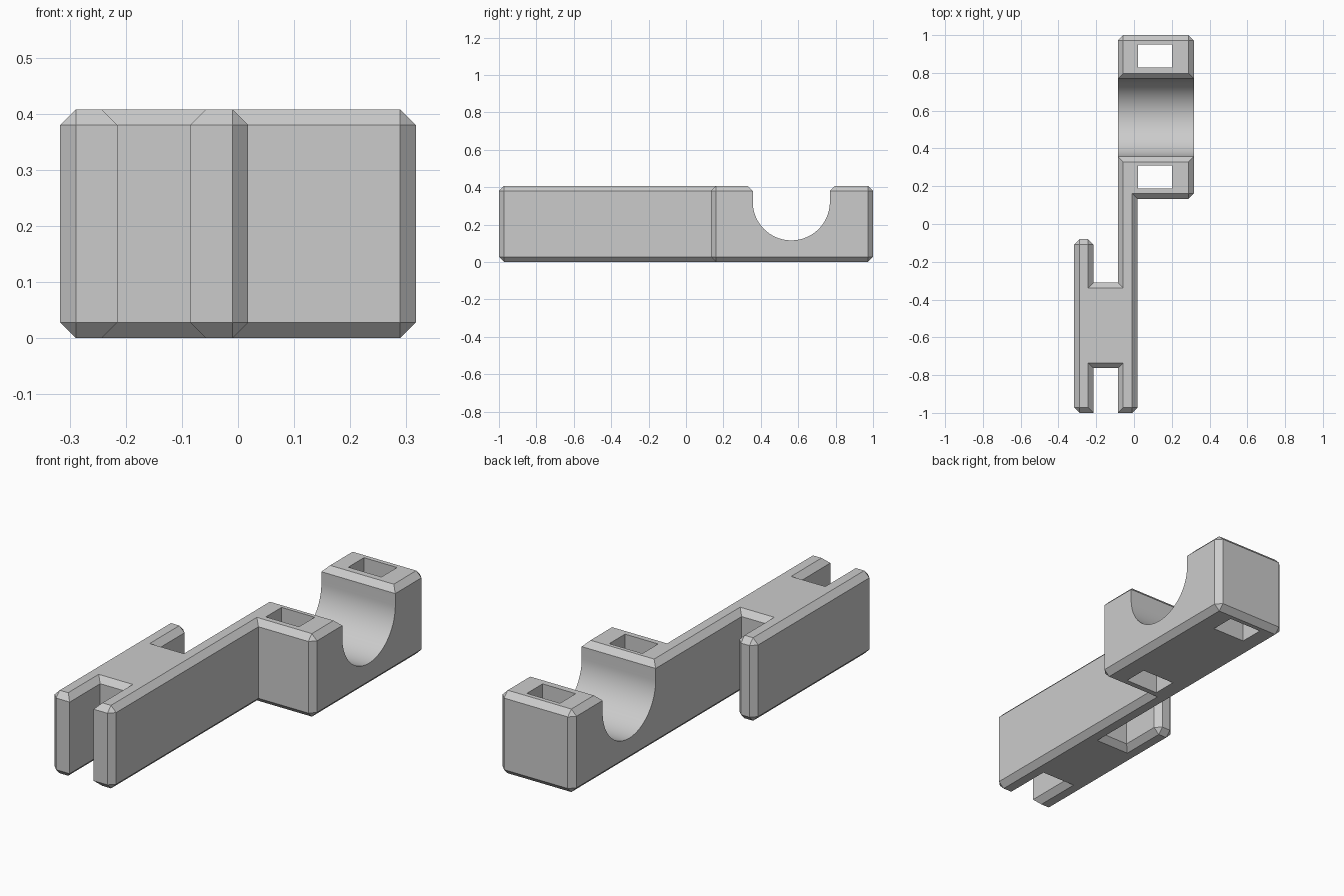
import bpy, bmesh, math

if "Cube" in bpy.data.objects:
    bpy.data.objects.remove(bpy.data.objects["Cube"], do_unlink=True)

HEIGHT, CHAMFER = 0.408, 0.028

grey = bpy.data.materials.new("plain grey")
grey.use_nodes = True
colour = (0.6, 0.6, 0.6, 1)
grey.diffuse_color = colour
grey.node_tree.nodes["Principled BSDF"].inputs["Base Color"].default_value = colour


def prism(name, points, direction, chamfered=None):
    """Extrude a closed outline; chamfer both rims and the chosen corners."""
    bm = bmesh.new()
    base = [bm.verts.new(p) for p in points]
    face = bm.faces.new(base)
    made = bmesh.ops.extrude_face_region(bm, geom=[face])["geom"]
    bmesh.ops.translate(bm, vec=direction,
                        verts=[g for g in made if isinstance(g, bmesh.types.BMVert)])
    bmesh.ops.recalc_face_normals(bm, faces=bm.faces)
    if chamfered is not None:
        corners = {base[i] for i in chamfered}
        edges = [e for e in bm.edges
                 if abs(e.verts[0].co.z - e.verts[1].co.z) < 0.01
                 or corners & set(e.verts)]
        bmesh.ops.bevel(bm, geom=edges, offset=CHAMFER, offset_type='OFFSET',
                        segments=1, profile=0.5, affect='EDGES',
                        loop_slide=False, clamp_overlap=False)
    mesh = bpy.data.meshes.new(name)
    bm.to_mesh(mesh)
    bm.free()
    mesh.materials.append(grey)
    obj = bpy.data.objects.new(name, mesh)
    bpy.context.collection.objects.link(obj)
    return obj


# Body: forked plate, long arm and wide clamp block in one outline
outline = [(-0.317, -1), (-0.215, -1), (-0.215, -0.763), (-0.085, -0.763),
           (-0.085, -1), (0.018, -1), (0.018, 0.133), (0.317, 0.133),
           (0.317, 1), (-0.085, 1), (-0.085, -0.311), (-0.215, -0.311),
           (-0.215, -0.08), (-0.317, -0.08)]
body = prism("bracket_body", [(x, y, 0) for x, y in outline], (0, 0, HEIGHT),
             chamfered=[0, 5, 7, 8, 9, 12, 13])

# Round saddle with a flared mouth
MID, RADIUS, AXIS = 0.563, 0.206, 0.322
arc = [(MID + RADIUS * math.cos(a), AXIS + RADIUS * math.sin(a))
       for a in (math.pi * (1 + i / 48) for i in range(49))]
rim, flare = HEIGHT - CHAMFER, 0.1
mouth = [(MID + RADIUS, rim), (MID + RADIUS + flare, rim + flare),
         (MID - RADIUS - flare, rim + flare), (MID - RADIUS, rim)]
cutters = [prism("saddle_cutter", [(-0.3, y, z) for y, z in arc + mouth], (0.8, 0, 0))]

# Strap slots through both ends of the block
for y0, y1 in ((0.188, 0.31), (0.828, 0.95)):
    corners = [(0.02, y0), (0.2, y0), (0.2, y1), (0.02, y1)]
    cutters.append(prism("slot_cutter", [(x, y, -0.1) for x, y in corners], (0, 0, 0.7)))

bpy.ops.object.select_all(action='DESELECT')
body.select_set(True)
bpy.context.view_layer.objects.active = body
for cutter in cutters:
    cut = body.modifiers.new("cut", 'BOOLEAN')
    cut.operation, cut.solver, cut.object = 'DIFFERENCE', 'EXACT', cutter
    bpy.ops.object.modifier_apply(modifier=cut.name)
    bpy.data.objects.remove(cutter, do_unlink=True)

bpy.ops.object.shade_smooth_by_angle(angle=math.radians(20))
